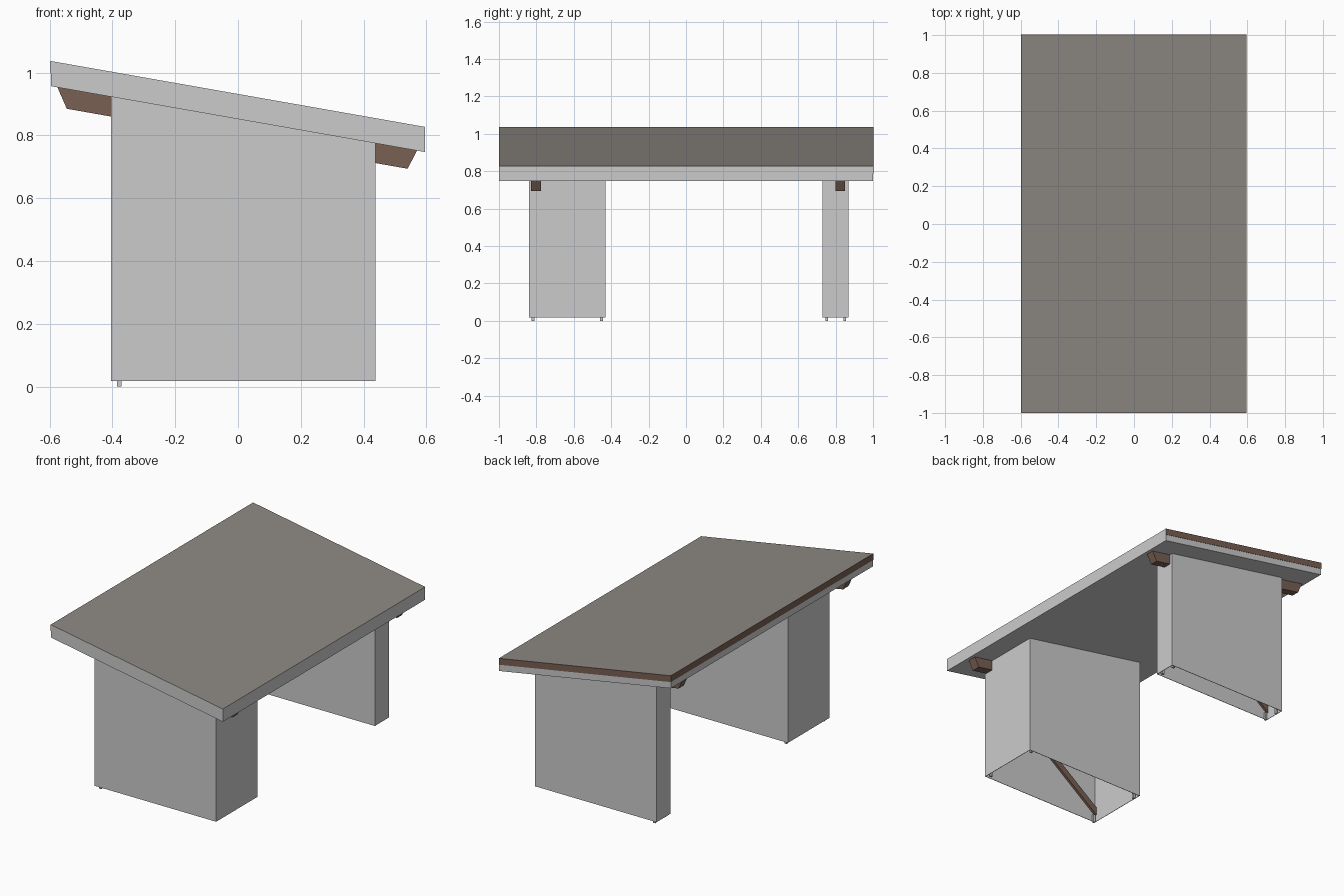
import bpy, bmesh

if "Cube" in bpy.data.objects:
    bpy.data.objects.remove(bpy.data.objects["Cube"])

def material(name, rgb):
    m = bpy.data.materials.new(name)
    m.diffuse_color = (*rgb, 1)
    m.use_nodes = True
    m.node_tree.nodes["Principled BSDF"].inputs["Base Color"].default_value = m.diffuse_color
    return m

BROWN = material("wood", (0.19, 0.115, 0.085))
TAN = material("worn_top", (0.27, 0.25, 0.225))

def under(x):
    """Height of the sloping underside of the top."""
    return 0.852 - 0.176 * x

def prism(name, profile, y0, y1, mat=None):
    """Extrude an x-z outline along y."""
    bm = bmesh.new()
    face = bm.faces.new([bm.verts.new((x, y0, z)) for x, z in profile])
    ext = bmesh.ops.extrude_face_region(bm, geom=[face])
    verts = [v for v in ext["geom"] if isinstance(v, bmesh.types.BMVert)]
    bmesh.ops.translate(bm, verts=verts, vec=(0, y1 - y0, 0))
    bmesh.ops.recalc_face_normals(bm, faces=bm.faces)
    me = bpy.data.meshes.new(name)
    bm.to_mesh(me)
    bm.free()
    ob = bpy.data.objects.new(name, me)
    bpy.context.collection.objects.link(ob)
    if mat:
        me.materials.append(mat)
    return ob

def sloped(x0, x1, low, high):
    """Outline parallel to the top, offset from its underside."""
    return [(x0, under(x0) + low), (x1, under(x1) + low),
            (x1, under(x1) + high), (x0, under(x0) + high)]

# Sloping top with a tinted writing surface
top = prism("table_top", sloped(-0.595, 0.595, 0, 0.08), -1, 1)
top.data.materials.append(material("plain_grey", (0.8, 0.8, 0.8)))
top.data.materials.append(TAN)
for p in top.data.polygons:
    p.material_index = 1 if p.normal.z > 0.9 else 0

# Brown upper layer showing on the left and back edges
prism("left_edge_strip", sloped(-0.597, -0.595, 0.04, 0.08), -1, 1, BROWN)
prism("back_edge_strip", sloped(-0.597, 0.595, 0.04, 0.08), 1, 1.002, BROWN)

X0, X1, Z0 = -0.405, 0.437, 0.018
# name, leg y range, beam y range
LEGS = [("front", -0.84, -0.43, -0.83, -0.775),
        ("back", 0.73, 0.87, 0.80, 0.85)]
for name, y0, y1, b0, b1 in LEGS:
    # Hollow pedestal, open underneath
    leg = prism(name + "_pedestal",
                [(X0, Z0), (X1, Z0), (X1, under(X1)), (X0, under(X0))], y0, y1)
    bm = bmesh.new()
    bm.from_mesh(leg.data)
    bmesh.ops.delete(bm, geom=[f for f in bm.faces if f.normal.z < -0.9],
                     context='FACES')
    bm.to_mesh(leg.data)
    bm.free()
    shell = leg.modifiers.new("shell", 'SOLIDIFY')
    shell.thickness = 0.004

    # Cross beam with slanted ends
    prism(name + "_beam",
          [(-0.575, under(-0.575)), (-0.545, under(-0.545) - 0.063),
           (0.54, under(0.54) - 0.063), (0.57, under(0.57))], b0, b1, BROWN)

    # Diagonal brace inside the pedestal
    prism(name + "_brace",
          [(X0 + 0.005, 0.06), (X0 + 0.005, 0.11), (X1 - 0.005, 0.74),
           (X1 - 0.005, 0.69)], y0 + 0.005, y0 + 0.02, BROWN)

    # Small feet: the left pair reaches the floor, the right pair is recessed
    for side, x, z in (("left", -0.378, 0), ("right", 0.41, 0.02)):
        for end, y in (("near", y0 + 0.022), ("far", y1 - 0.022)):
            prism(f"{name}_{side}_{end}_foot",
                  [(x - 0.007, z), (x + 0.007, z),
                   (x + 0.007, 0.05), (x - 0.007, 0.05)], y - 0.007, y + 0.007)
